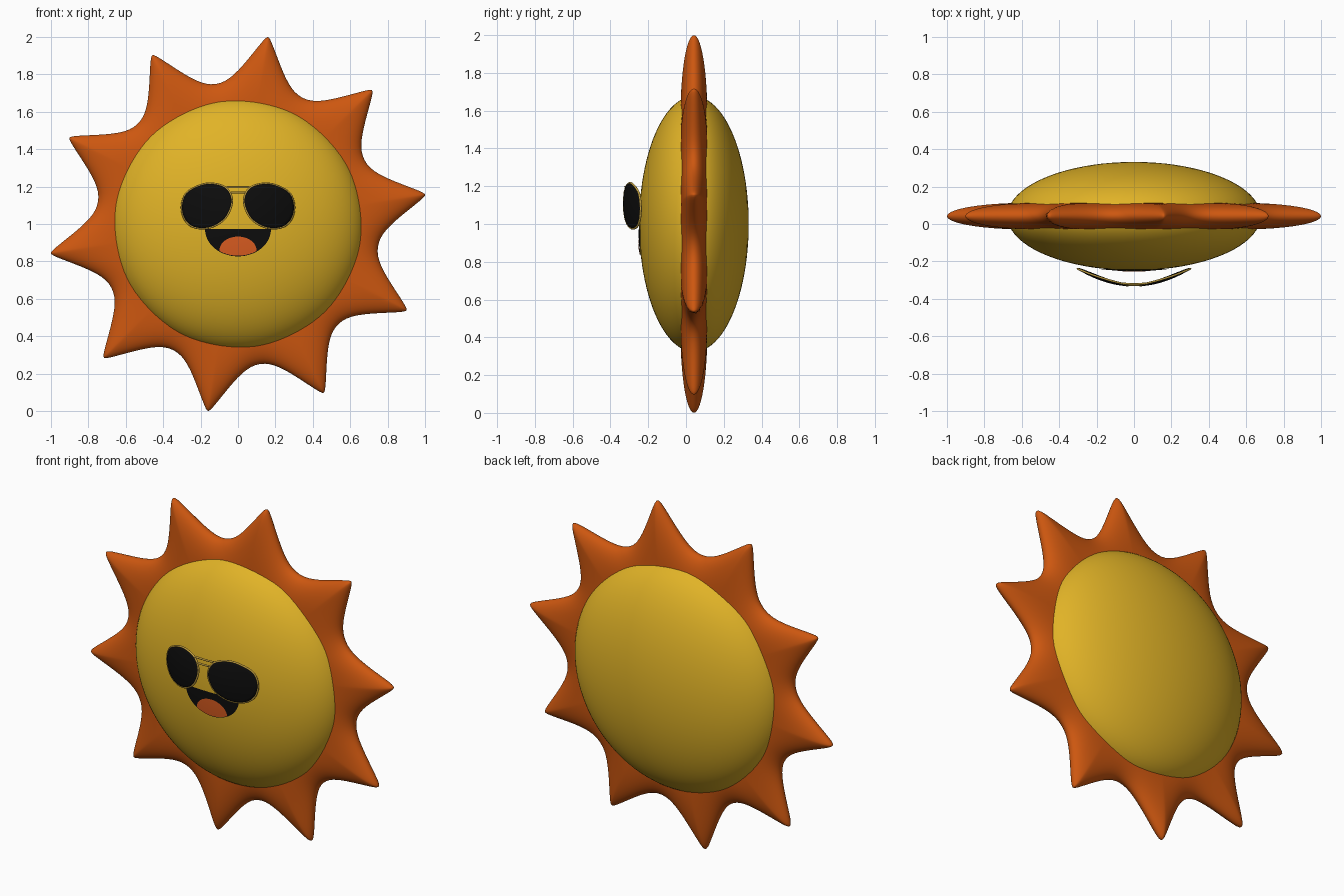
import bpy, bmesh, math
from mathutils import Matrix

if "Cube" in bpy.data.objects:
    bpy.data.objects.remove(bpy.data.objects["Cube"])

CY, CZ = 0.042, 1.0            # centre of the sun
BR, BD = 0.677, 0.29           # body radius and half depth


def material(name, rgb):
    m = bpy.data.materials.new(name)
    m.diffuse_color = (*rgb, 1)
    m.use_nodes = True
    m.node_tree.nodes["Principled BSDF"].inputs["Base Color"].default_value = m.diffuse_color
    return m


YELLOW = material("sun yellow", (0.75, 0.45, 0.02))
ORANGE = material("ray orange", (0.61, 0.095, 0.005))
BLACK = material("black", (0.004, 0.004, 0.004))
TONGUE = material("tongue orange", (0.72, 0.11, 0.015))
GOLD = material("frame gold", (0.62, 0.40, 0.06))


def make(name, bm, mat):
    me = bpy.data.meshes.new(name)
    bm.to_mesh(me)
    bm.free()
    me.materials.append(mat)
    me.polygons.foreach_set("use_smooth", [True] * len(me.polygons))
    ob = bpy.data.objects.new(name, me)
    bpy.context.collection.objects.link(ob)
    return ob


def body_y(x, z):              # front surface of the body
    return CY - BD * math.sqrt(1 - (x * x + (z - CZ) ** 2) / BR ** 2)


def glasses_y(x, z):           # wrap-around surface of the glasses
    return -0.33 + 1.0 * x * x + 0.9 * (z - 1.1) ** 2


def plate(name, outline, centre, surf, off, mat, rings=8):
    """Thin curved plate filling an outline (x, z), counter-clockwise from the front."""
    bm = bmesh.new()
    loops = []
    for k in range(1, rings + 1):
        pts = [(centre[0] + (x - centre[0]) * k / rings,
                centre[1] + (z - centre[1]) * k / rings) for x, z in outline]
        loops.append([bm.verts.new((x, surf(x, z) - off, z)) for x, z in pts])
    mid = bm.verts.new((centre[0], surf(*centre) - off, centre[1]))
    n = len(outline)
    for i in range(n):
        j = (i + 1) % n
        bm.faces.new((mid, loops[0][i], loops[0][j]))
        for a, b in zip(loops, loops[1:]):
            bm.faces.new((a[i], b[i], b[j], a[j]))
    return make(name, bm, mat)


def tube(name, pts, radius, cyclic, mat):
    cu = bpy.data.curves.new(name, 'CURVE')
    cu.dimensions = '3D'
    cu.bevel_depth = radius
    cu.bevel_resolution = 2
    cu.use_fill_caps = True
    sp = cu.splines.new('POLY')
    sp.points.add(len(pts) - 1)
    for p, c in zip(sp.points, pts):
        p.co = (*c, 1)
    sp.use_cyclic_u = cyclic
    cu.materials.append(mat)
    ob = bpy.data.objects.new(name, cu)
    bpy.context.collection.objects.link(ob)
    bpy.ops.object.select_all(action='DESELECT')
    ob.select_set(True)
    bpy.context.view_layer.objects.active = ob
    bpy.ops.object.convert(target='MESH')


def smooth_loop(pts, steps=6):
    """Closed Catmull-Rom curve through the points."""
    out, n = [], len(pts)
    for i in range(n):
        p0, p1, p2, p3 = (pts[(i + k) % n] for k in (-1, 0, 1, 2))
        for s in range(steps):
            t = s / steps
            out.append(tuple(0.5 * (2 * b + (c - a) * t + (2 * a - 5 * b + 4 * c - d) * t * t
                                    + (3 * b - a - 3 * c + d) * t ** 3)
                             for a, b, c, d in zip(p0, p1, p2, p3)))
    return out


# Body: flattened ball with its poles front and back
bm = bmesh.new()
bmesh.ops.create_uvsphere(bm, u_segments=96, v_segments=48, radius=1)
bmesh.ops.transform(bm, verts=bm.verts, matrix=Matrix.Translation((0, CY, CZ))
                    @ Matrix.Diagonal((BR, BD, BR, 1)) @ Matrix.Rotation(math.pi / 2, 4, 'X'))
make("sun_body", bm, YELLOW)

# Ray ring: ten puffed points around the body
HALF, RINGS, INNER = 14, 14, 0.58
offsets = [18 * math.copysign((abs(i) / HALF) ** 1.6, i) for i in range(-HALF, HALF)]
bm = bmesh.new()
cols = []
for ray in range(10):
    for d in offsets:
        ang = math.radians(8.9 + 36 * ray + d)
        dd = min(18, math.hypot(d, 0.7))
        edge = 0.758 + 0.276 * (1 - dd / 18) ** 2.1
        front, back = [], []
        for k in range(RINGS + 1):
            t = math.sin(k / RINGS * math.pi / 2)
            r = INNER + (edge - INNER) * t
            h = 0.071 * math.sqrt(max(0, 1 - t * t))
            x, z = r * math.cos(ang), CZ + r * math.sin(ang)
            front.append(bm.verts.new((x, CY - h, z)))
            back.append(front[-1] if k == RINGS else bm.verts.new((x, CY + h, z)))
        cols.append(front + back[-2::-1])
for a, b in zip(cols, cols[1:] + cols[:1]):
    for k in range(len(a) - 1):
        bm.faces.new((a[k], a[k + 1], b[k + 1], b[k]))
bmesh.ops.recalc_face_normals(bm, faces=bm.faces)
make("sun_rays", bm, ORANGE)

# Mouth and tongue: plates hugging the body
MT, MW, MH = 0.972, 0.176, 0.145
arc = [(MW * math.cos(a), MT + MH * math.sin(a))
       for a in (math.pi + math.pi * i / 40 for i in range(41))]
top = [(MW * (1 - i / 6), MT) for i in range(1, 12 - 0)]
plate("mouth", arc + top, (0, 0.93), body_y, 0.004, BLACK)
tongue = []
for i in range(48):
    a = 2 * math.pi * i / 48
    x = 0.1 * math.cos(a)
    low = MT - (MH - 0.004) * math.sqrt(1 - (x / MW) ** 2)
    tongue.append((x, max(0.857 + 0.076 * math.sin(a), low)))
plate("tongue", tongue, (0, 0.875), body_y, 0.008, TONGUE)

# Sunglasses: teardrop lenses with thin wire rims
LENS = [(0.303, 1.09), (0.278, 1.166), (0.203, 1.209), (0.134, 1.218), (0.064, 1.196),
        (0.032, 1.144), (0.037, 1.086), (0.075, 1.021), (0.15, 0.979), (0.23, 0.979),
        (0.283, 1.018)]
shape = smooth_loop(LENS)
for side, s in (("right", 1), ("left", -1)):
    line = [(s * x, z) for x, z in shape][::s]
    lens = plate(side + "_lens", line, (s * 0.16, 1.1), glasses_y, 0.004, BLACK)
    mod = lens.modifiers.new("thickness", 'SOLIDIFY')
    mod.thickness = 0.009
    rim = [(s * 0.16 + (x - s * 0.16) * 0.985, 1.1 + (z - 1.1) * 0.985) for x, z in line]
    tube(side + "_rim", [(x, glasses_y(x, z), z) for x, z in rim], 0.0055, True, GOLD)

# Double bridge between the lenses
for name, w, z in (("top_bridge", 0.06, 1.197), ("lower_bridge", 0.036, 1.168)):
    xs = [w * (i / 4 - 1) for i in range(9)]
    tube(name, [(x, glasses_y(x, z), z) for x in xs], 0.0055, False, GOLD)
